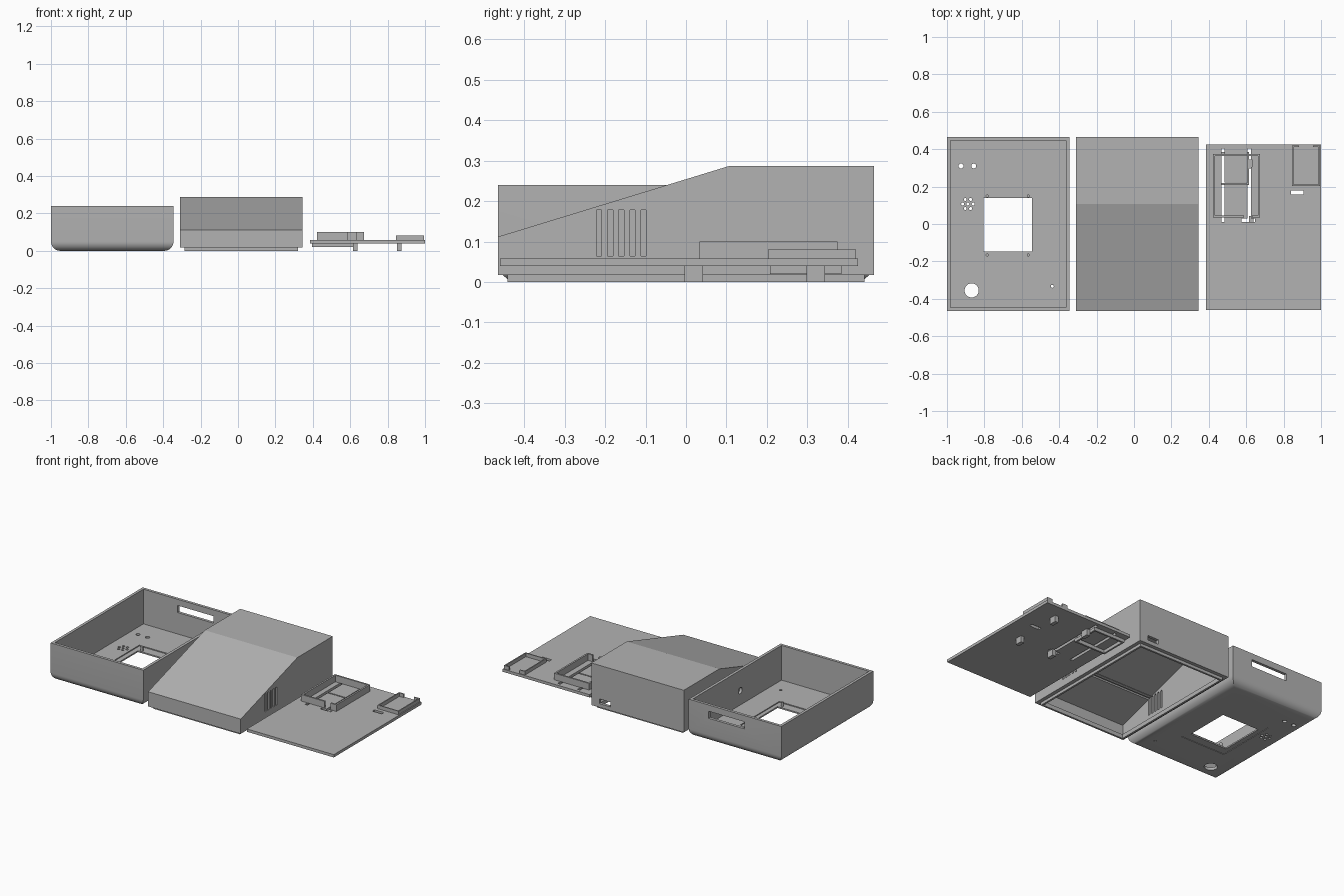
import bpy, bmesh, math
from mathutils import Matrix, Vector

cube = bpy.data.objects.get("Cube")
if cube:
    bpy.data.objects.remove(cube, do_unlink=True)

GREY = (0.45, 0.45, 0.45, 1)
grey = bpy.data.materials.new("plastic grey")
grey.use_nodes = True
grey.diffuse_color = GREY
grey.node_tree.nodes["Principled BSDF"].inputs["Base Color"].default_value = GREY


def box(bm, x0, x1, y0, y1, z0, z1):
    size = Vector((x1 - x0, y1 - y0, z1 - z0))
    mid = Vector((x0 + x1, y0 + y1, z0 + z1)) / 2
    m = Matrix.Translation(mid) @ Matrix.Diagonal(size.to_4d())
    return bmesh.ops.create_cube(bm, size=1, matrix=m)["verts"]


def rod(bm, centre, r, depth, axis="Z", sides=24):
    turn = Matrix.Rotation(math.pi / 2, 4, "Y") if axis == "X" else Matrix()
    bmesh.ops.create_cone(bm, cap_ends=True, segments=sides, radius1=r, radius2=r,
                          depth=depth, matrix=Matrix.Translation(centre) @ turn)


def prism(bm, x0, x1, profile):
    """Extrude a y-z profile along x."""
    face = bm.faces.new([bm.verts.new((x0, y, z)) for y, z in profile])
    new = bmesh.ops.extrude_face_region(bm, geom=[face])["geom"]
    bmesh.ops.translate(bm, vec=(x1 - x0, 0, 0),
                        verts=[v for v in new if isinstance(v, bmesh.types.BMVert)])


def frame(bm, x0, x1, y0, y1, z0, z1, t):
    box(bm, x0, x1, y0, y0 + t, z0, z1)
    box(bm, x0, x1, y1 - t, y1, z0, z1)
    box(bm, x0, x0 + t, y0 + t, y1 - t, z0, z1)
    box(bm, x1 - t, x1, y0 + t, y1 - t, z0, z1)


def make(name, bm):
    bmesh.ops.recalc_face_normals(bm, faces=bm.faces)
    mesh = bpy.data.meshes.new(name)
    bm.to_mesh(mesh)
    bm.free()
    mesh.materials.append(grey)
    ob = bpy.data.objects.new(name, mesh)
    bpy.context.collection.objects.link(ob)
    return ob


def cut(ob, bm):
    """Subtract the cutter mesh for good, then discard it."""
    cutter = make("cutter", bm)
    cutter.hide_render = True
    mod = ob.modifiers.new("cut", "BOOLEAN")
    mod.operation, mod.solver, mod.object = "DIFFERENCE", "EXACT", cutter
    mod.use_self = True
    bpy.context.view_layer.update()
    result = bpy.data.meshes.new_from_object(
        ob.evaluated_get(bpy.context.evaluated_depsgraph_get()))
    ob.modifiers.clear()
    ob.data = result
    bpy.data.objects.remove(cutter, do_unlink=True)


def smooth(ob):
    bpy.ops.object.select_all(action="DESELECT")
    ob.select_set(True)
    bpy.context.view_layer.objects.active = ob
    bpy.ops.object.shade_smooth_by_angle(angle=math.radians(35))


T = 0.018   # wall thickness
Y = 0.465   # half depth of the cases

# Front tray: rounded lower edges, open top
bm = bmesh.new()
box(bm, -1, -0.345, -Y, Y, 0, 0.24)
low = [e for e in bm.edges if all(v.co.z < 0.01 for v in e.verts)]
bmesh.ops.bevel(bm, geom=low, offset=0.05, segments=8, profile=0.5, affect="EDGES")
tray = make("front_tray", bm)
bm = bmesh.new()
box(bm, -1 + T, -0.345 - T, -Y + T, Y - T, T, 0.3)
cut(tray, bm)

# Tray openings: screen recesses, screen window, cable slot and round holes
bm = bmesh.new()
box(bm, -0.835, -0.52, -0.2, 0.195, 0.012, 0.03)
box(bm, -0.835, -0.52, -0.2, 0.195, -0.02, 0.003)
cut(tray, bm)
bm = bmesh.new()
box(bm, -0.805, -0.545, -0.147, 0.138, -0.05, 0.05)
box(bm, -0.74, -0.485, 0.42, 0.5, 0.155, 0.2)
for x, y, r in ((-0.925, 0.31, 0.013), (-0.857, 0.31, 0.013),
                (-0.868, -0.355, 0.038), (-0.437, -0.333, 0.008)):
    rod(bm, (x, y, 0), r, 0.1)
for i in range(7):
    a, d = i * math.pi / 3, 0.028 if i else 0
    if i == 6:
        a = 0
    rod(bm, (-0.888 + d * math.cos(a), 0.107 + d * math.sin(a), 0), 0.008, 0.1, sides=12)
rod(bm, (-0.35, -0.03, 0.11), 0.02, 0.08, "X")
cut(tray, bm)
smooth(tray)

# Screen pegs
bm = bmesh.new()
for x in (-0.785, -0.565):
    for y in (-0.166, 0.15):
        rod(bm, (x, y, 0.026), 0.008, 0.03, sides=16)
smooth(make("screen_pegs", bm))

# Sloped rear shell, hollow and open underneath
bm = bmesh.new()
prism(bm, -0.31, 0.345, [(-Y, T), (Y, T), (Y, 0.287), (0.107, 0.287), (-Y, 0.112)])
shell = make("sloped_shell", bm)
bm = bmesh.new()
prism(bm, -0.31 + T, 0.345 - T,
      [(-Y + T, -0.05), (Y - T, -0.05), (Y - T, 0.269), (0.11, 0.269), (-Y + T, 0.099)])
cut(shell, bm)

# Side vents and rear socket
bm = bmesh.new()
for i in range(5):
    y = -0.215 + i * 0.0275
    box(bm, -0.4, 0.4, y - 0.0065, y + 0.0065, 0.064, 0.178)
box(bm, 0.21, 0.288, 0.42, 0.5, 0.042, 0.072)
cut(shell, bm)

# Locating lip under the shell
bm = bmesh.new()
frame(bm, -0.287, 0.322, -0.442, 0.442, 0, 0.026, 0.012)
frame(bm, -0.3, 0.335, -0.455, 0.455, 0.018, 0.026, 0.025)
make("shell_lip", bm)

# Base plate with strap slots
bm = bmesh.new()
box(bm, 0.385, 1, -0.46, 0.425, 0.04, 0.058)
plate = make("base_plate", bm)
bm = bmesh.new()
for x in (0.467, 0.607):
    box(bm, x, x + 0.018, 0.01, 0.405, 0, 0.1)
box(bm, 0.48, 0.612, 0.214, 0.222, 0, 0.1)
box(bm, 0.575, 0.648, 0.01, 0.03, 0, 0.1)
box(bm, 0.618, 0.632, 0.305, 0.345, 0, 0.1)
box(bm, 0.84, 0.907, 0.158, 0.18, 0, 0.1)
cut(plate, bm)

# Large holder, open at part of its front wall
bm = bmesh.new()
frame(bm, 0.423, 0.673, 0.034, 0.375, 0.058, 0.1, 0.011)
holder = make("large_holder", bm)
bm = bmesh.new()
box(bm, 0.587, 0.63, 0, 0.06, 0.058, 0.12)
cut(holder, bm)

# Small corner holder, open at the back
bm = bmesh.new()
box(bm, 0.846, 0.994, 0.203, 0.21, 0.058, 0.081)
for x in (0.846, 0.987):
    box(bm, x, x + 0.007, 0.21, 0.42, 0.058, 0.081)
for x in (0.853, 0.957):
    box(bm, x, x + 0.03, 0.413, 0.42, 0.058, 0.081)
make("small_holder", bm)

# Frame beneath the plate
bm = bmesh.new()
frame(bm, 0.395, 0.615, 0.208, 0.385, 0.02, 0.04, 0.011)
make("lower_frame", bm)

# Mounting feet
bm = bmesh.new()
for x in (0.615, 0.85):
    for y in (-0.004, 0.298):
        box(bm, x, x + 0.024, y, y + 0.046, 0, 0.04)
make("mounting_feet", bm)
